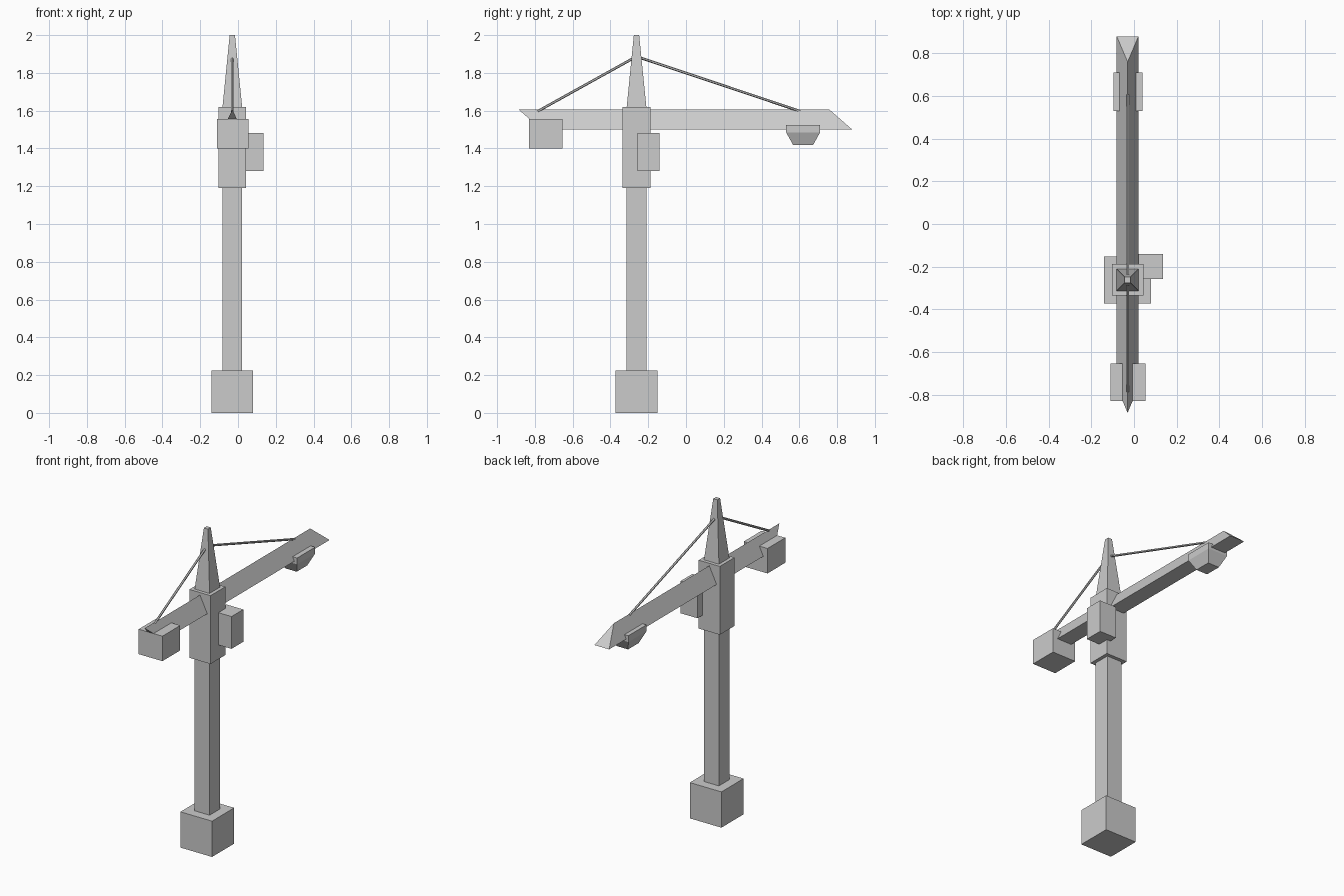
import bpy
import bmesh
from mathutils import Vector

old = bpy.data.objects.get("Cube")
if old:
    bpy.data.objects.remove(old, do_unlink=True)

# Single flat colour
grey = bpy.data.materials.new("plain_grey")
grey.use_nodes = True
colour = (0.6, 0.6, 0.6, 1)
grey.diffuse_color = colour
grey.node_tree.nodes["Principled BSDF"].inputs["Base Color"].default_value = colour

CX, CY = -0.03, -0.262  # tower axis


def finish(name, bm):
    bmesh.ops.recalc_face_normals(bm, faces=bm.faces[:])
    mesh = bpy.data.meshes.new(name)
    bm.to_mesh(mesh)
    bm.free()
    mesh.materials.append(grey)
    obj = bpy.data.objects.new(name, mesh)
    bpy.context.collection.objects.link(obj)
    return obj


def block(name, x, y, z, taper_top=1.0, taper_bottom=1.0):
    """Box from (min, max) ranges, with optional scaling of either end."""
    bm = bmesh.new()
    bmesh.ops.create_cube(bm, size=1)
    for v in bm.verts:
        k = taper_top if v.co.z > 0 else taper_bottom
        v.co = [(lo + hi) / 2 + (hi - lo) * c * s
                for (lo, hi), c, s in zip((x, y, z), v.co, (k, k, 1))]
    return finish(name, bm)


def tower_block(name, width, z, taper_top=1.0):
    h = width / 2
    return block(name, (CX - h, CX + h), (CY - h, CY + h), z, taper_top)


def cable(name, start, end, radius=0.007):
    a, b = Vector(start), Vector(end)
    bm = bmesh.new()
    bmesh.ops.create_cone(bm, cap_ends=True, segments=6, radius1=radius,
                          radius2=radius, depth=(b - a).length)
    obj = finish(name, bm)
    obj.location = (a + b) / 2
    obj.rotation_euler = (b - a).to_track_quat("Z", "Y").to_euler()


# Tower, stacked along one axis
tower_block("base", 0.22, (0, 0.225))
tower_block("mast", 0.104, (0.225, 1.19))
tower_block("slewing_head", 0.147, (1.19, 1.62))
tower_block("peak", 0.104, (1.62, 2.0), 0.27)

# Triangular boom with slanted ends: (apex y, lower edge y) at each end
bm = bmesh.new()
rings = []
for apex_y, low_y in ((-0.885, -0.765), (0.76, 0.88)):
    rings.append([bm.verts.new(p) for p in ((CX - 0.051, low_y, 1.5),
                                            (CX + 0.051, low_y, 1.5),
                                            (CX, apex_y, 1.605))])
    bm.faces.new(rings[-1])
front, back = rings
for i in range(3):
    j = (i + 1) % 3
    bm.faces.new((front[i], front[j], back[j], back[i]))
finish("boom", bm)

# Hanging parts
block("counterweight", (-0.11, 0.055), (-0.83, -0.653), (1.4, 1.557))
block("operator_cab", (0.018, 0.135), (-0.257, -0.14), (1.28, 1.483))
block("trolley", (-0.096, 0.04), (0.53, 0.71), (1.485, 1.525))
block("trolley_hopper", (-0.096, 0.04), (0.53, 0.71), (1.417, 1.485),
      taper_bottom=0.58)

# Support cables
cable("rear_cable", (CX, CY, 1.887), (CX, 0.605, 1.597))
cable("front_cable", (CX, CY, 1.887), (CX, -0.785, 1.597))
